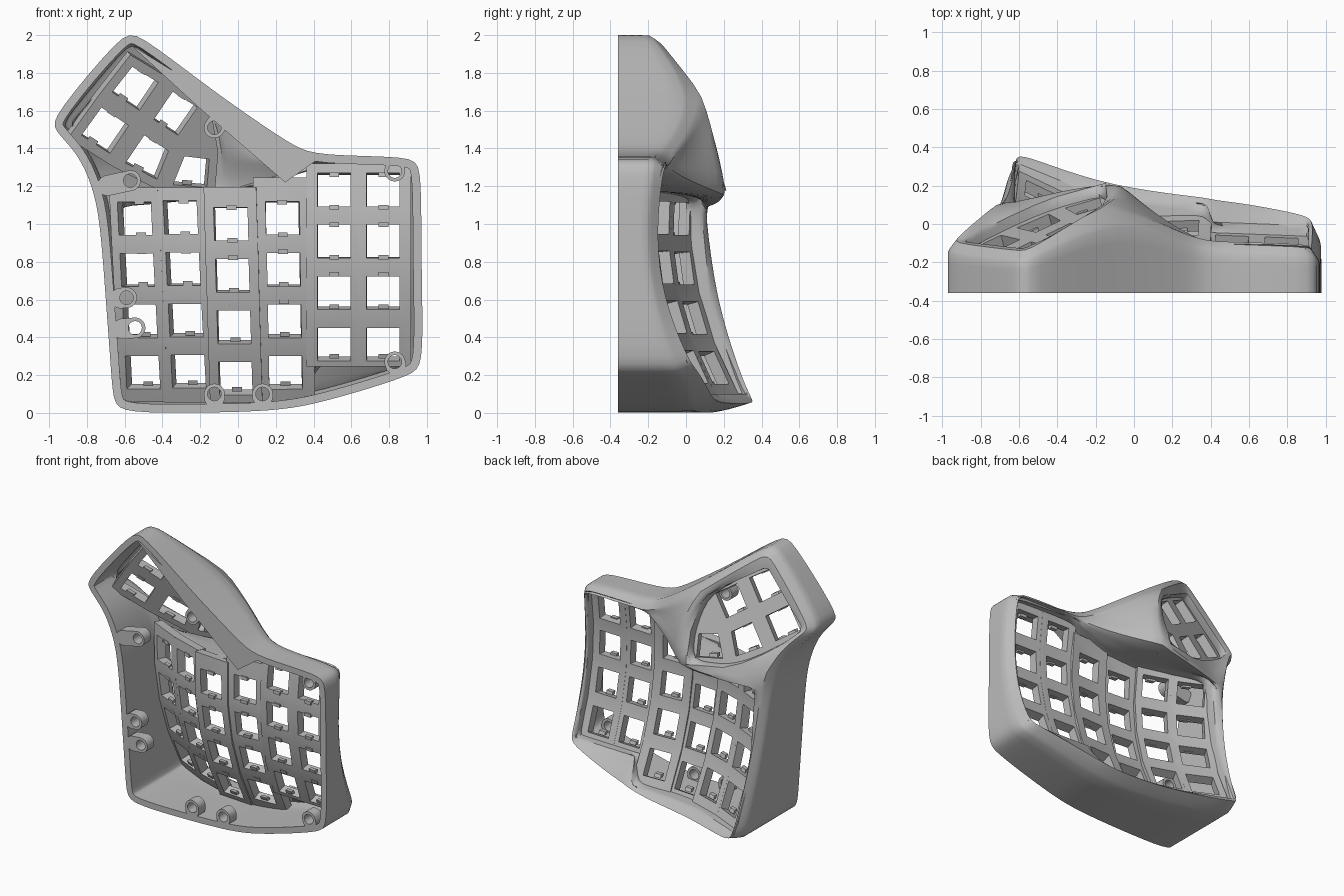
import bpy, bmesh, math
from mathutils import Vector, geometry

cube = bpy.data.objects.get("Cube")
if cube:
    bpy.data.objects.remove(cube)

FRONT = -0.36
grey = bpy.data.materials.new("plain grey")
grey.use_nodes = True
grey.diffuse_color = (0.5, 0.5, 0.5, 1)
grey.node_tree.nodes["Principled BSDF"].inputs["Base Color"].default_value = (0.5, 0.5, 0.5, 1)


def finish(bm, name, thickness=0, subdivisions=0, angle=30):
    """Orient the surface to +y, thicken it towards the front and shade it."""
    bmesh.ops.recalc_face_normals(bm, faces=bm.faces)
    if thickness and sum(f.normal.y * f.calc_area() for f in bm.faces) < 0:
        bmesh.ops.reverse_faces(bm, faces=bm.faces)
    weighted = bm.verts.layers.deform.active is not None
    mesh = bpy.data.meshes.new(name)
    bm.to_mesh(mesh)
    bm.free()
    obj = bpy.data.objects.new(name, mesh)
    bpy.context.collection.objects.link(obj)
    mesh.materials.append(grey)
    if subdivisions:
        mod = obj.modifiers.new("round", 'SUBSURF')
        mod.levels = mod.render_levels = subdivisions
    if thickness:
        mod = obj.modifiers.new("wall", 'SOLIDIFY')
        mod.thickness = thickness
        mod.offset = -1
        if weighted:
            if not obj.vertex_groups:
                obj.vertex_groups.new(name="thickness")
            mod.vertex_group = "thickness"
    bpy.ops.object.select_all(action='DESELECT')
    obj.select_set(True)
    bpy.context.view_layer.objects.active = obj
    bpy.ops.object.convert(target='MESH')
    bpy.ops.object.shade_smooth_by_angle(angle=math.radians(angle))


# Key columns: x range, depth at both sides, lean, first key height, bottom, top
COLUMNS = {
    "outer": (-.62, -.39, .03, -.08, -.05, .24, .085, 1.19),
    "second": (-.39, -.15, -.08, -.16, -.05, .245, .085, 1.19),
    "third": (-.15, .1, -.19, -.21, -.03, .21, .085, 1.19),
    "fourth": (.1, .38, -.2, -.19, -.02, .24, .085, 1.24),
    "fifth": (.38, .64, -.2, -.21, 0, .385, .27, 1.31),
    "inner": (.64, .905, -.21, -.22, 0, .385, .27, 1.31),
}
PITCH = 0.263
OVERLAP = 0.012


def column_y(col, x, z):
    x0, x1, g0, g1 = col[:4]
    return g0 + (g1 - g0) * (x - x0) / (x1 - x0) + 0.31 * (z - 0.98) ** 2


def plate_y(x, z):
    for col in COLUMNS.values():
        if x <= col[1]:
            break
    return column_y(col, x, z)


def thumb_y(x, z):
    return -0.14 + 0.26 * (x + 0.57) - 0.33 * (z - 1.92)


# Outer outline, counterclockwise: x, z, shoulder depth, ridge depth
OUTLINE = [
    (-.66, .05, .25, .35), (-.6, 0, .2, .37), (-.2, 0, .08, .22), (.2, .01, .04, .16),
    (.385, .045, .02, .14), (.425, .055, .02, .13), (.6, .1, 0, .11), (.92, .2, -.03, .05),
    (.98, .25, -.07, .02), (.975, .6, -.18, -.12), (.97, .95, -.22, -.16),
    (.97, 1.31, -.18, -.12), (.92, 1.36, -.17, -.1), (.42, 1.36, -.15, -.09),
    (.3, 1.41, -.12, -.06), (.12, 1.53, -.04, .03), (-.14, 1.71, .02, .1),
    (-.54, 2.02, -.2, -.14), (-.61, 2.01, -.2, -.14), (-.98, 1.57, -.16, -.1),
    (-.98, 1.5, -.14, -.08), (-.85, 1.38, -.05, .03), (-.77, 1.2, .02, .1),
    (-.73, 1.02, .05, .11), (-.7, .6, .1, .16), (-.67, .2, .2, .29)]
CORNER, SADDLE_LOW, THUMB_FIRST, THUMB_LAST = 13, 14, 16, 22
N = len(OUTLINE)


def inset(i, amount=0.05):
    def side(a, b):
        d = Vector(OUTLINE[b % N][:2]) - Vector(OUTLINE[a % N][:2])
        return Vector((-d.y, d.x)).normalized()
    return Vector(OUTLINE[i][:2]) + (side(i - 1, i) + side(i, i + 1)).normalized() * amount


# Case shell: outer wall, rims around both key wells, and the saddle between
bm = bmesh.new()
crease = bm.edges.layers.float.new("crease_edge")
corner_crease = bm.verts.layers.float.new("crease_vert")
weight = bm.verts.layers.deform.verify()


def vert(x, y, z, wall=1.0):
    v = bm.verts.new((x, y, z))
    v[weight][0] = wall
    return v


def loft(a, b, closed=True):
    for i in range(len(a) if closed else len(a) - 1):
        j = (i + 1) % len(a)
        bm.faces.new((a[i], a[j], b[j], b[i]))


def sharpen(ring, value):
    for a, b in zip(ring, ring[1:] + ring[:1]):
        edge = bm.edges.get((a, b))
        if edge:
            edge[crease] = value
        if value == 1:
            a[corner_crease] = 1


base = [vert(x, FRONT, z) for x, z, s, r in OUTLINE]
shoulder = [vert(x, s, z) for x, z, s, r in OUTLINE]
ridge = [vert(inset(i).x, OUTLINE[i][3], inset(i).y, 0.5) for i in range(N)]
loft(base, shoulder)
loft(shoulder, ridge)

# Edge where the thumb block meets the main well
bridge = [vert(*p, 0.3) for p in ((.36, -.09, 1.29), (.15, .03, 1.22), (-.08, .22, 1.14),
                                  (-.4, .18, 1.1), (-.62, .12, 1.08))]
bridge_inner = [(.37, 1.28), (.12, 1.2), (-.12, 1.17), (-.4, 1.16), (-.6, 1.14)]

main = ridge[:CORNER + 1] + bridge + ridge[THUMB_LAST + 1:]
main_inner = []
for v in main:
    if v in bridge:
        main_inner.append(bridge_inner[bridge.index(v)])
    else:
        low = 0.1 if v.co.x < 0.4 else 0.27
        main_inner.append((min(max(v.co.x, -.62), .91), min(max(v.co.z, low), 1.31)))
main_lip = [vert(x, plate_y(x, z) + 0.055, z, 0.1) for x, z in main_inner]
main_floor = [vert(x, plate_y(x, z) - 0.03, z, 0.1) for x, z in main_inner]
loft(main, main_lip)
loft(main_lip, main_floor)

thumb_side = vert(-.05, .175, 1.4)
thumb = ridge[THUMB_FIRST:THUMB_LAST + 1] + [bridge[4], bridge[3], bridge[2], thumb_side]
thumb_inner = [(-.19, 1.64), (-.555, 1.87), (-.585, 1.87), (-.875, 1.54), (-.875, 1.5),
               (-.77, 1.4), (-.64, 1.31), (-.52, 1.24), (-.4, 1.195), (-.15, 1.18), (-.14, 1.4)]
thumb_lip = [vert(x, thumb_y(x, z), z, 0.1) for x, z in thumb_inner]
thumb_floor = [vert(x, thumb_y(x, z) - 0.08, z, 0.1) for x, z in thumb_inner]
loft(thumb, thumb_lip)
loft(thumb_lip, thumb_floor)

middle = [thumb_side, vert(.07, .05, 1.36), vert(.29, -.07, 1.32)]
loft(ridge[SADDLE_LOW:THUMB_FIRST + 1][::-1], middle, closed=False)
loft(middle, bridge[2::-1], closed=False)
bm.faces.new((ridge[SADDLE_LOW], middle[2], bridge[0], ridge[CORNER]))
bm.faces.new((ridge[THUMB_LAST], ridge[THUMB_LAST + 1], bridge[4]))
for ring, value in ((main, .4), (thumb, .4), (shoulder, .6), (ridge, .8), (main_lip, 1),
                    (main_floor, 1), (thumb_lip, 1), (thumb_floor, 1)):
    sharpen(ring, value)
finish(bm, "case_shell", thickness=0.045, subdivisions=2, angle=35)

# Wide flat flange behind the saddle
bm = bmesh.new()
flange = [(-.57, 1.95), (-.2, 1.61), (.25, 1.22), (.42, 1.34), (.3, 1.395), (-.14, 1.685)]
face = bm.faces.new([bm.verts.new((x, FRONT, z)) for x, z in flange])
out = bmesh.ops.extrude_face_region(bm, geom=[face])
bmesh.ops.translate(bm, vec=(0, 0.16, 0),
                    verts=[v for v in out["geom"] if isinstance(v, bmesh.types.BMVert)])
finish(bm, "upper_flange")


# Key plates: each cell is a frame around a square hole, with two clips
def key_cell(bm, corners, hole, depth, clips):
    outer = [bm.verts.new((x, depth(x, z), z)) for x, z in corners]
    inner = [bm.verts.new((x, depth(x, z), z)) for x, z in hole]
    loft_cell = zip(outer, outer[1:] + outer[:1], inner[1:] + inner[:1], inner)
    for quad in loft_cell:
        bm.faces.new(quad)
    for i in (0, 2):
        a, b = Vector(hole[i]), Vector(hole[i + 1])
        inward = Vector(((a - b).y, (b - a).x)).normalized() * 0.012
        clips.append((a.lerp(b, .35), a.lerp(b, .65), inward, depth))


def add_clips(name, clips):
    bm = bmesh.new()
    for a, b, inward, depth in clips:
        loop = [a - inward, b - inward, b + inward, a + inward]
        face = bm.faces.new([bm.verts.new((p.x, depth(p.x, p.y) - 0.045, p.y)) for p in loop])
        out = bmesh.ops.extrude_face_region(bm, geom=[face])
        moved = [v for v in out["geom"] if isinstance(v, bmesh.types.BMVert)]
        bmesh.ops.translate(bm, verts=moved, vec=(0, -0.03, 0))
    finish(bm, name)


clips = []
for name, col in COLUMNS.items():
    bm = bmesh.new()
    x0, x1, lean, first, low, high = col[0], col[1], *col[4:]
    centres = [first + PITCH * k for k in range(4)]
    cuts = [low] + [z + PITCH / 2 for z in centres[:3]] + [high]
    mid = min((x0 + x1) / 2, .77)

    def depth(x, z, col=col, lean=lean):
        return column_y(col, x - lean * (z - .76), z)

    def box(xa, xb, za, zb):
        return [(x + lean * (z - .76), z) for x, z in ((xa, za), (xb, za), (xb, zb), (xa, zb))]

    for z, za, zb in zip(centres, cuts, cuts[1:]):
        key_cell(bm, box(x0 - OVERLAP, x1 + OVERLAP, za, zb),
                 box(mid - .086, mid + .086, z - .086, z + .086), depth, clips)
    bmesh.ops.remove_doubles(bm, verts=bm.verts, dist=0.0005)
    finish(bm, name + "_key_column", thickness=0.065, angle=15)

# Thumb plate: five cells and a blank corner
bottom = [(-.915, 1.475), (-.68, 1.325), (-.42, 1.19), (-.14, 1.165)]
centre = [(-.75, 1.705), (-.525, 1.555), (-.325, 1.425), (-.12, 1.4)]
top = [(-.585, 1.915), (-.37, 1.785), (-.165, 1.655)]
bm = bmesh.new()


def thumb_depth(x, z):
    return thumb_y(x, z) - 0.06


for lower, upper in ((bottom, centre), (centre, top)):
    for i in range(len(upper) - 1):
        quad = [Vector(p) for p in (lower[i], lower[i + 1], upper[i + 1], upper[i])]
        mid = sum(quad, Vector((0, 0))) / 4
        hole = [tuple(mid.lerp(p, 0.64)) for p in quad]
        key_cell(bm, [tuple(p) for p in quad], hole, thumb_depth, clips)
bm.faces.new([bm.verts.new((x, thumb_depth(x, z), z)) for x, z in (centre[2], centre[3], top[2])])
bmesh.ops.remove_doubles(bm, verts=bm.verts, dist=0.0005)
finish(bm, "thumb_key_plate", thickness=0.065, angle=15)
add_clips("switch_clips", clips)

# Screw lugs: rings stretched to reach the nearest wall
LUGS = [(-.125, 1.51), (.83, 1.28), (-.57, 1.23), (-.59, .61), (-.545, .45),
        (-.125, .1), (.13, .1), (.83, .27)]
for n, (x, z) in enumerate(LUGS):
    p, best = Vector((x, z, 0)), None
    for i in range(N):
        a, b = (Vector((*OUTLINE[k % N][:2], 0)) for k in (i, i + 1))
        q, t = geometry.intersect_point_line(p, a, b)
        q = a.lerp(b, min(max(t, 0), 1))
        if best is None or (q - p).length < (best - p).length:
            best = q
    reach = best - p
    stretch = reach.normalized() * max(reach.length - 0.08, 0)
    bm = bmesh.new()
    rings = []
    for y in (FRONT, FRONT + 0.08):
        for radius in (0.055, 0.036):
            ring = []
            for k in range(24):
                t = math.tau * k / 24
                d = Vector((math.cos(t), math.sin(t), 0))
                q = p + d * radius
                if radius > 0.05 and d.dot(reach) > 0:
                    q += stretch
                ring.append(bm.verts.new((q.x, y, q.y)))
            rings.append(ring)
    for a, b in ((0, 1), (1, 3), (3, 2), (2, 0)):
        loft(rings[a], rings[b])
    finish(bm, f"screw_lug_{n + 1}")
